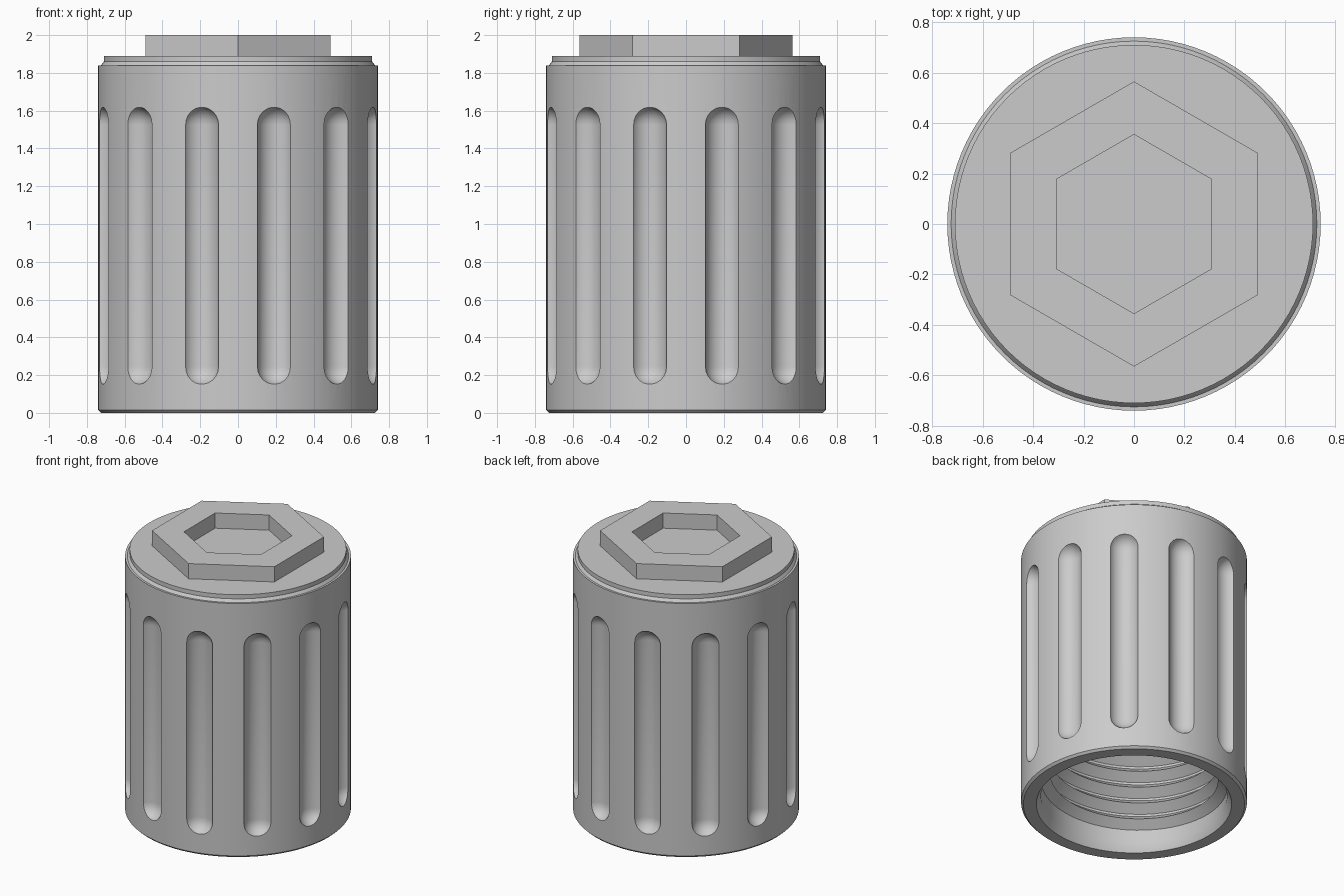
import bpy, bmesh, math
from mathutils import Matrix

if "Cube" in bpy.data.objects:
    bpy.data.objects.remove(bpy.data.objects["Cube"], do_unlink=True)

# Single plain grey material
grey = bpy.data.materials.new("plain_grey")
grey.use_nodes = True
COLOUR = (0.6, 0.6, 0.6, 1)
grey.diffuse_color = COLOUR
grey.node_tree.nodes["Principled BSDF"].inputs["Base Color"].default_value = COLOUR


def lathe(bm, profile, steps, matrix=Matrix(), closed=False):
    """Revolve (radius, z) points around z, starting at +y."""
    rings = []
    for r, z in profile:
        n = steps if r > 1e-6 else 1
        angles = [math.tau * i / steps for i in range(n)]
        rings.append([bm.verts.new(matrix @ Matrix.Translation(
            (-r * math.sin(a), r * math.cos(a), z)).to_translation()) for a in angles])
    pairs = list(zip(rings, rings[1:]))
    if closed:
        pairs.append((rings[-1], rings[0]))
    for low, high in pairs:
        for i in range(steps):
            j = (i + 1) % steps
            quad = [low[i % len(low)], low[j % len(low)],
                    high[j % len(high)], high[i % len(high)]]
            bm.faces.new(list(dict.fromkeys(quad)))


def make_object(name, bm):
    bmesh.ops.recalc_face_normals(bm, faces=bm.faces)
    mesh = bpy.data.meshes.new(name)
    bm.to_mesh(mesh)
    bm.free()
    mesh.materials.append(grey)
    obj = bpy.data.objects.new(name, mesh)
    bpy.context.collection.objects.link(obj)
    return obj


def activate(obj):
    bpy.ops.object.select_all(action="DESELECT")
    obj.select_set(True)
    bpy.context.view_layer.objects.active = obj


# Hollow cap body with a stepped top and a bevelled opening
BORE, RADIUS = 0.61, 0.74
bm = bmesh.new()
lathe(bm, [(0, 1.7), (BORE, 1.7), (BORE, 0.06), (0.64, 0), (0.725, 0),
           (RADIUS, 0.015), (RADIUS, 1.84), (0.725, 1.84), (0.71, 1.86),
           (0.71, 1.89), (0, 1.89)], 96)
body = make_object("cap_body", bm)

# Twelve round-ended grip flutes cut into the side
ROUND, LOW, HIGH, ARC = 0.1, 0.245, 1.525, 6
capsule = []
for centre, start in ((LOW, -90), (HIGH, 0)):
    for i in range(ARC + 1):
        a = math.radians(start + 90 * i / ARC)
        capsule.append((ROUND * math.cos(a), centre + ROUND * math.sin(a)))
bm = bmesh.new()
for k in range(12):
    turn = Matrix.Rotation(math.radians(15 + 30 * k), 4, "Z")
    lathe(bm, capsule, 24, turn @ Matrix.Translation((0.775, 0, 0)))
cutter = make_object("flute_cutter", bm)
cutter.hide_render = True

cut = body.modifiers.new("flutes", "BOOLEAN")
cut.operation = "DIFFERENCE"
cut.solver = "EXACT"
cut.object = cutter
activate(body)
bpy.ops.object.modifier_apply(modifier=cut.name)
bpy.data.objects.remove(cutter, do_unlink=True)
bpy.ops.object.shade_smooth_by_angle(angle=math.radians(30))

# Internal screw thread: a triangle swept along a helix
PITCH, TURNS, STEPS = 0.12, 12, 64
bm = bmesh.new()
previous = None
for i in range(TURNS * STEPS + 1):
    a = math.tau * i / STEPS
    z = 0.13 + PITCH * i / STEPS
    section = [bm.verts.new((r * math.cos(a), r * math.sin(a), z + dz))
               for r, dz in ((BORE + 0.01, -PITCH / 2), (0.55, 0), (BORE + 0.01, PITCH / 2))]
    if previous:
        for j in range(3):
            k = (j + 1) % 3
            bm.faces.new((previous[j], previous[k], section[k], section[j]))
    else:
        bm.faces.new(section)
    previous = section
bm.faces.new(previous)
thread = make_object("screw_thread", bm)
activate(thread)
bpy.ops.object.shade_smooth_by_angle(angle=math.radians(30))

# Hexagonal collar with a hexagonal socket
bm = bmesh.new()
lathe(bm, [(0.355, 1.885), (0.355, 2), (0.565, 2), (0.565, 1.885)], 6, closed=True)
make_object("hex_collar", bm)
